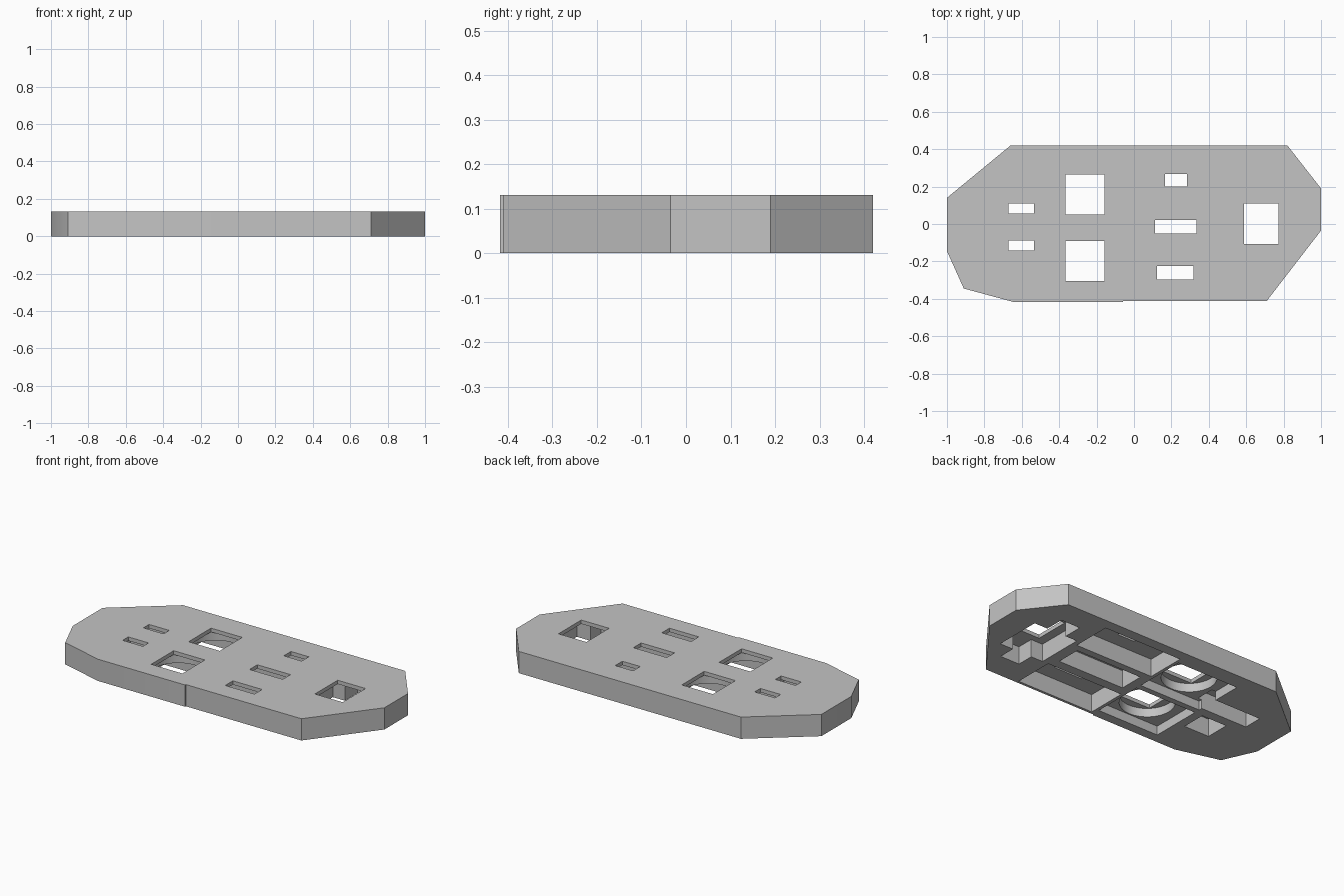
import bpy
import bmesh

cube = bpy.data.objects.get("Cube")
if cube:
    bpy.data.objects.remove(cube, do_unlink=True)

TOP = 0.131    # plate height
SHEET = 0.108  # ceiling of the deep pockets
STEP = 0.055   # ceiling of the shallow pockets

grey = bpy.data.materials.new("plain_grey")
grey.use_nodes = True
colour = (0.55, 0.55, 0.55, 1)
grey.diffuse_color = colour
grey.node_tree.nodes["Principled BSDF"].inputs["Base Color"].default_value = colour


def prism(name, points, z0, z1):
    """Extrude a flat outline from z0 to z1."""
    bm = bmesh.new()
    face = bm.faces.new([bm.verts.new((x, y, z0)) for x, y in points])
    out = bmesh.ops.extrude_face_region(bm, geom=[face])
    verts = [v for v in out["geom"] if isinstance(v, bmesh.types.BMVert)]
    bmesh.ops.translate(bm, verts=verts, vec=(0, 0, z1 - z0))
    bmesh.ops.recalc_face_normals(bm, faces=bm.faces)
    mesh = bpy.data.meshes.new(name)
    bm.to_mesh(mesh)
    bm.free()
    mesh.materials.append(grey)
    obj = bpy.data.objects.new(name, mesh)
    bpy.context.collection.objects.link(obj)
    return obj


cutters = []


def cut_box(x0, x1, y0, y1, ceiling):
    """Rectangular cut from below the plate up to the ceiling."""
    corners = [(x0, y0), (x1, y0), (x1, y1), (x0, y1)]
    cutters.append(prism("pocket_cutter", corners, -0.1, ceiling))


def cut_round(x, y, radius, ceiling):
    """Round cut from below the plate up to the ceiling."""
    bpy.ops.mesh.primitive_cylinder_add(vertices=48, radius=radius, depth=ceiling + 0.1,
                                        location=(x, y, (ceiling - 0.1) / 2))
    cutters.append(bpy.context.object)
    bpy.context.object.data.materials.append(grey)


# Plate outline
plate = prism("panel_plate", [
    (-1, 0.14), (-0.66, 0.42), (0.82, 0.42), (1, 0.19), (1, -0.035),
    (0.71, -0.411), (-0.06, -0.411), (-0.06, -0.418), (-0.64, -0.418),
    (-0.91, -0.345), (-1, -0.145)], 0, TOP)

# Pair of square openings with round seats and shallow recesses
for y in (0.158, -0.198):
    cut_box(-0.466, -0.05, y - 0.16, y + 0.16, STEP)
    cut_round(-0.26, y, 0.153, SHEET)
    cut_box(-0.365, -0.157, y - 0.107, y + 0.107, 0.3)

# End opening with its cross-shaped pocket
cut_box(0.53, 0.83, -0.146, 0.146, SHEET)
cut_box(0.61, 0.74, -0.25, 0.265, SHEET)
cut_box(0.587, 0.773, -0.107, 0.11, 0.3)

# Long pockets, each with a slot
cut_box(-0.03, 0.5, 0.11, 0.355, SHEET)
cut_box(0.165, 0.284, 0.2, 0.268, 0.3)
cut_box(0.01, 0.46, -0.086, 0.066, SHEET)
cut_box(0.113, 0.335, -0.052, 0.022, 0.3)
cut_box(-0.03, 0.49, -0.395, -0.145, SHEET)
cut_box(0.123, 0.318, -0.297, -0.224, 0.3)

# Small pockets, each with a slot
cut_box(-0.69, -0.52, -0.19, -0.04, SHEET)
cut_box(-0.78, -0.44, 0.02, 0.137, SHEET)
for y in (0.083, -0.114):
    cut_box(-0.67, -0.535, y - 0.027, y + 0.027, 0.3)

# Cut everything, bake the result and remove the cutters
for cutter in cutters:
    mod = plate.modifiers.new("cut", 'BOOLEAN')
    mod.operation = 'DIFFERENCE'
    mod.solver = 'EXACT'
    mod.object = cutter
bpy.context.view_layer.update()
baked = bpy.data.meshes.new_from_object(plate.evaluated_get(bpy.context.evaluated_depsgraph_get()))
plate.modifiers.clear()
plate.data = baked
for cutter in cutters:
    bpy.data.objects.remove(cutter, do_unlink=True)

# Smooth round seats, sharp corners
bpy.ops.object.select_all(action='DESELECT')
plate.select_set(True)
bpy.context.view_layer.objects.active = plate
bpy.ops.object.shade_smooth_by_angle()
